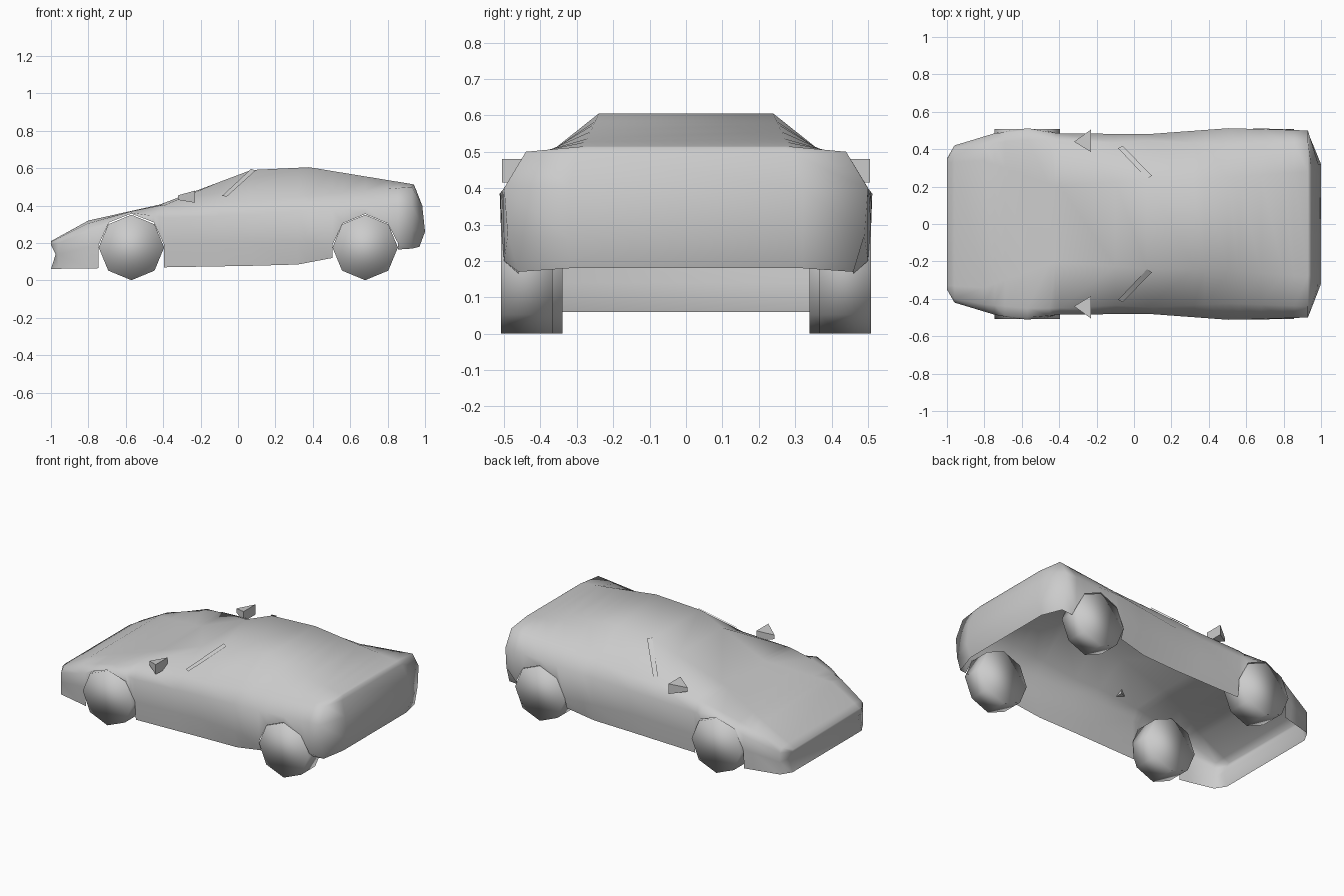
import bpy, bmesh, math
from mathutils import Vector

if "Cube" in bpy.data.objects:
    bpy.data.objects.remove(bpy.data.objects["Cube"])


def make_object(name, verts, faces, smooth=True):
    bm = bmesh.new()
    vs = [bm.verts.new(v) for v in verts]
    for f in faces:
        bm.faces.new([vs[i] for i in f])
    bmesh.ops.recalc_face_normals(bm, faces=bm.faces)
    me = bpy.data.meshes.new(name)
    bm.to_mesh(me)
    bm.free()
    for p in me.polygons:
        p.use_smooth = smooth
    ob = bpy.data.objects.new(name, me)
    bpy.context.collection.objects.link(ob)
    return ob


def rail_at(rail, x):
    """Point on a lengthwise rail at position x."""
    for a, b in zip(rail, rail[1:]):
        if a[0] <= x <= b[0]:
            t = (x - a[0]) / (b[0] - a[0])
            return Vector(a).lerp(Vector(b), t)


# Lengthwise body rails (x, half width, z), bottom to top
sill = [(-1, .35, .06), (-.96, .42, .062), (-.745, .475, .065), (-.395, .47, .07),
        (.07, .465, .078), (.32, .47, .085), (.505, .485, .12), (.855, .46, .165), (.93, .46, .17)]
arch = [(-1, .35, .14), (-.96, .42, .14), (-.745, .485, .19), (-.69, .495, .31),
        (-.57, .512, .357), (-.45, .495, .31), (-.395, .48, .19), (.07, .475, .2),
        (.505, .505, .19), (.56, .508, .305), (.68, .51, .355), (.8, .508, .305),
        (.855, .5, .2), (.93, .49, .27)]
waist = [(-1, .35, .19), (-.96, .42, .2), (-.745, .485, .28), (-.69, .49, .32),
         (-.57, .5, .362), (-.45, .49, .345), (-.395, .485, .335), (.07, .48, .35),
         (.505, .512, .385), (.93, .5, .4)]
shoulder = [(-1, .345, .205), (-.96, .40, .225), (-.8, .43, .305), (-.57, .45, .37),
            (-.42, .45, .4), (-.1, .435, .42), (.07, .445, .425), (.505, .425, .465), (.93, .44, .5)]
top = [(-1, .33, .21), (-.8, .34, .32), (-.42, .2, .405), (.07, .24, .59),
       (.38, .24, .605), (.93, .28, .515)]
rails = [sill, arch, waist, shoulder, top]

stations = [-1, -.96, -.8, -.745, -.69, -.57, -.45, -.42, -.395, -.1, .07, .32, .38,
            .505, .56, .68, .8, .855, .93]
rings = [[rail_at(r, x) for r in rails] for x in stations]
rings[0][1].x = -.975                                   # crease across the nose
rings.append([Vector(p) for p in [(.97, .32, .18), (1, .32, .26), (.985, .32, .4),
                                  (.95, .30, .49), (.94, .27, .512)]])  # tail panel

# Open-bottomed body shell with wheel arch openings
verts = []
for half in rings:
    verts += half + [Vector((p.x, -p.y, p.z)) for p in reversed(half)]
faces = []
for i in range(len(rings) - 1):
    a, b = i * 10, (i + 1) * 10
    x = (rings[i][0].x + rings[i + 1][0].x) / 2
    in_arch = -.745 < x < -.395 or .505 < x < .855
    for j in range(9):
        if j in (0, 8) and in_arch:
            continue
        if j == 3:
            faces += [(a + 3, b + 3, b + 4), (a + 3, b + 4, a + 4)]
        elif j == 5:
            faces += [(a + 6, b + 6, b + 5), (a + 6, b + 5, a + 5)]
        else:
            faces.append((a + j, b + j, b + j + 1, a + j + 1))
for a in (0, (len(rings) - 1) * 10):                    # nose and tail panels
    faces += [(a + j, a + j + 1, a + 8 - j, a + 9 - j) for j in range(4)]
make_object("car_body", verts, faces)

for s, side in ((1, "back"), (-1, "front")):
    # Eight-sided wheels
    for x, y0, y1, end in ((-.57, .34, .507, "nose"), (.68, .367, .508, "tail")):
        bpy.ops.mesh.primitive_cylinder_add(
            vertices=8, radius=.175, depth=y1 - y0,
            location=(x, s * (y0 + y1) / 2, .176), rotation=(math.pi / 2, 0, 0))
        wheel = bpy.context.object
        wheel.name = f"{end}_wheel_{side}"
        for p in wheel.data.polygons:
            p.use_smooth = True

    # Wedge-shaped door mirrors
    mirror = [(-.32, s * .44, .43), (-.23, s * .385, .415), (-.23, s * .505, .415),
              (-.32, s * .44, .455), (-.23, s * .385, .48), (-.23, s * .505, .48)]
    make_object(f"door_mirror_{side}", mirror,
                [(0, 1, 2), (3, 4, 5), (0, 1, 4, 3), (1, 2, 5, 4), (2, 0, 3, 5)], False)

    # Windscreen pillar strips
    pillar = [(-.085, s * .405, .452), (-.06, s * .418, .448),
              (.095, s * .258, .588), (.07, s * .242, .596)]
    make_object(f"windscreen_pillar_{side}", pillar, [(0, 1, 2, 3)], False)
